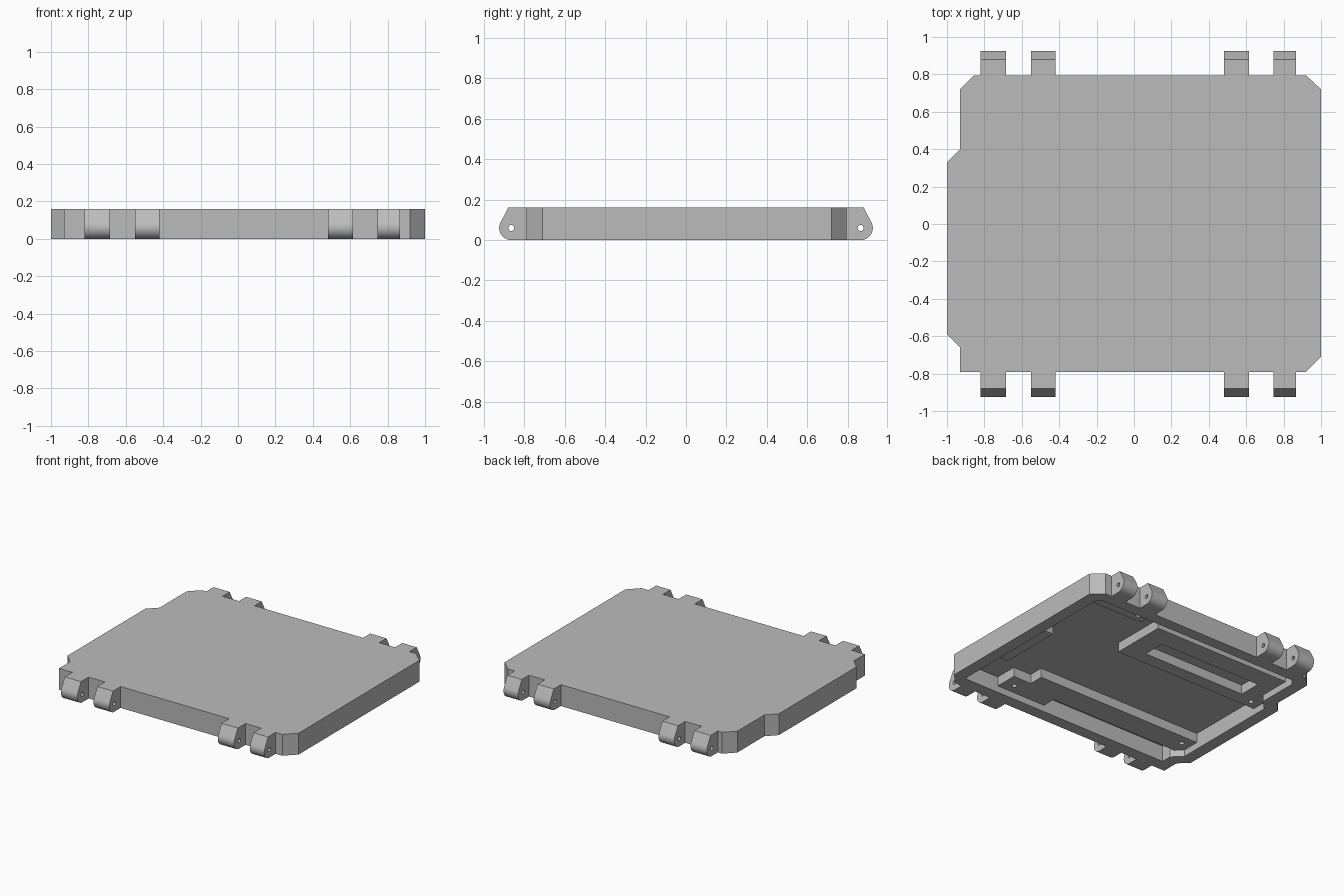
import bpy, bmesh, math
from mathutils import Matrix, Vector

if "Cube" in bpy.data.objects:
    bpy.data.objects.remove(bpy.data.objects["Cube"], do_unlink=True)

grey = bpy.data.materials.new("plain_grey")
grey.use_nodes = True
grey.diffuse_color = (0.5, 0.5, 0.5, 1)
grey.node_tree.nodes["Principled BSDF"].inputs["Base Color"].default_value = (0.5, 0.5, 0.5, 1)


def extrude(name, points, direction):
    """Closed solid made by extruding a planar outline."""
    bm = bmesh.new()
    face = bm.faces.new([bm.verts.new(p) for p in points])
    new = bmesh.ops.extrude_face_region(bm, geom=[face])["geom"]
    bmesh.ops.translate(bm, vec=Vector(direction),
                        verts=[v for v in new if isinstance(v, bmesh.types.BMVert)])
    bmesh.ops.recalc_face_normals(bm, faces=bm.faces)
    return to_object(name, bm)


def to_object(name, bm):
    mesh = bpy.data.meshes.new(name)
    bm.to_mesh(mesh)
    bm.free()
    mesh.materials.append(grey)
    obj = bpy.data.objects.new(name, mesh)
    bpy.context.collection.objects.link(obj)
    return obj


def prism(name, outline, z0, z1):
    return extrude(name, [(x, y, z0) for x, y in outline], (0, 0, z1 - z0))


def rect(x0, x1, y0, y1):
    return [(x0, y0), (x1, y0), (x1, y1), (x0, y1)]


def cylinder(radius, depth, matrix):
    bm = bmesh.new()
    bmesh.ops.create_cone(bm, cap_ends=True, segments=20, radius1=radius,
                          radius2=radius, depth=depth, matrix=matrix)
    return to_object("hole_cutter", bm)


def cut(obj, cutter):
    mod = obj.modifiers.new("cut", "BOOLEAN")
    mod.operation, mod.solver, mod.object = "DIFFERENCE", "EXACT", cutter
    bpy.context.view_layer.update()
    done = obj.evaluated_get(bpy.context.evaluated_depsgraph_get())
    mesh = bpy.data.meshes.new_from_object(done)
    obj.modifiers.clear()
    obj.data = mesh
    bpy.data.objects.remove(cutter, do_unlink=True)


# Hollow tray, open underneath
ROOF, PAD = 0.12, 0.05
outer = [(1, 0.72), (0.92, 0.795), (-0.855, 0.795), (-0.93, 0.72), (-0.93, 0.4),
         (-1, 0.33), (-1, -0.59), (-0.93, -0.66), (-0.93, -0.79), (0.92, -0.79), (1, -0.71)]
inner = [(0.91, 0.67), (0.87, 0.71), (-0.8, 0.71), (-0.84, 0.67), (-0.84, 0.36),
         (-0.91, 0.29), (-0.91, -0.55), (-0.84, -0.62), (-0.84, -0.7), (0.91, -0.7)]
shell = prism("cover_shell", outer, 0, 0.16)
cut(shell, prism("cavity_cutter", inner, -0.1, ROOF))

# Supports hanging inside the tray
rail = prism("front_support_rail",
             [(0.62, -0.72), (0.62, -0.53), (0.47, -0.53), (0.47, -0.42),
              (-0.92, -0.42), (-0.92, -0.6), (0.21, -0.6), (0.21, -0.72)], PAD, 0.13)
block = prism("slotted_support_block", rect(-0.92, 0.29, 0.18, 0.6), PAD, 0.13)
cut(block, prism("slot_cutter", rect(-0.72, 0.13, 0.28, 0.45), -0.1, 0.2))
corner = prism("back_corner_pad", rect(0.43, 0.93, 0.585, 0.73), PAD, 0.13)
side = prism("left_side_pad", rect(0.785, 0.93, -0.4, 0.08), PAD, 0.13)

# Screw holes in the supports
for part, x, y in ((rail, 0.535, -0.628), (rail, -0.835, -0.493),
                   (block, -0.835, 0.24), (corner, 0.5, 0.642)):
    cut(part, cylinder(0.018, 0.08, Matrix.Translation((x, y, PAD + 0.01))))

# Hinge knuckles along front and back
PIN_Y, PIN_Z, R = 0.865, 0.06, 0.06
profile = [(0.76, 0.16), (0.76, 0), ]
for i in range(15):
    a = math.radians(-90 + 118 * i / 14)
    profile.append((PIN_Y + R * math.cos(a), PIN_Z + R * math.sin(a)))
profile.append((0.88, 0.16))
knuckles = []
for end, s in (("back", 1), ("front", -1)):
    for i, (x0, x1) in enumerate(((-0.82, -0.685), (-0.55, -0.42), (0.48, 0.615), (0.745, 0.865))):
        k = extrude(f"{end}_hinge_knuckle_{i + 1}", [(x0, s * y, z) for y, z in profile],
                    (x1 - x0, 0, 0))
        pin = Matrix.Translation(((x0 + x1) / 2, s * PIN_Y, PIN_Z)) @ Matrix.Rotation(math.pi / 2, 4, "Y")
        cut(k, cylinder(0.015, 0.4, pin))
        knuckles.append(k)

# Smooth the round parts, keep the edges crisp
bpy.ops.object.select_all(action="DESELECT")
for obj in knuckles + [shell, rail, block, corner, side]:
    obj.select_set(True)
bpy.context.view_layer.objects.active = shell
bpy.ops.object.shade_smooth_by_angle(angle=math.radians(25))
